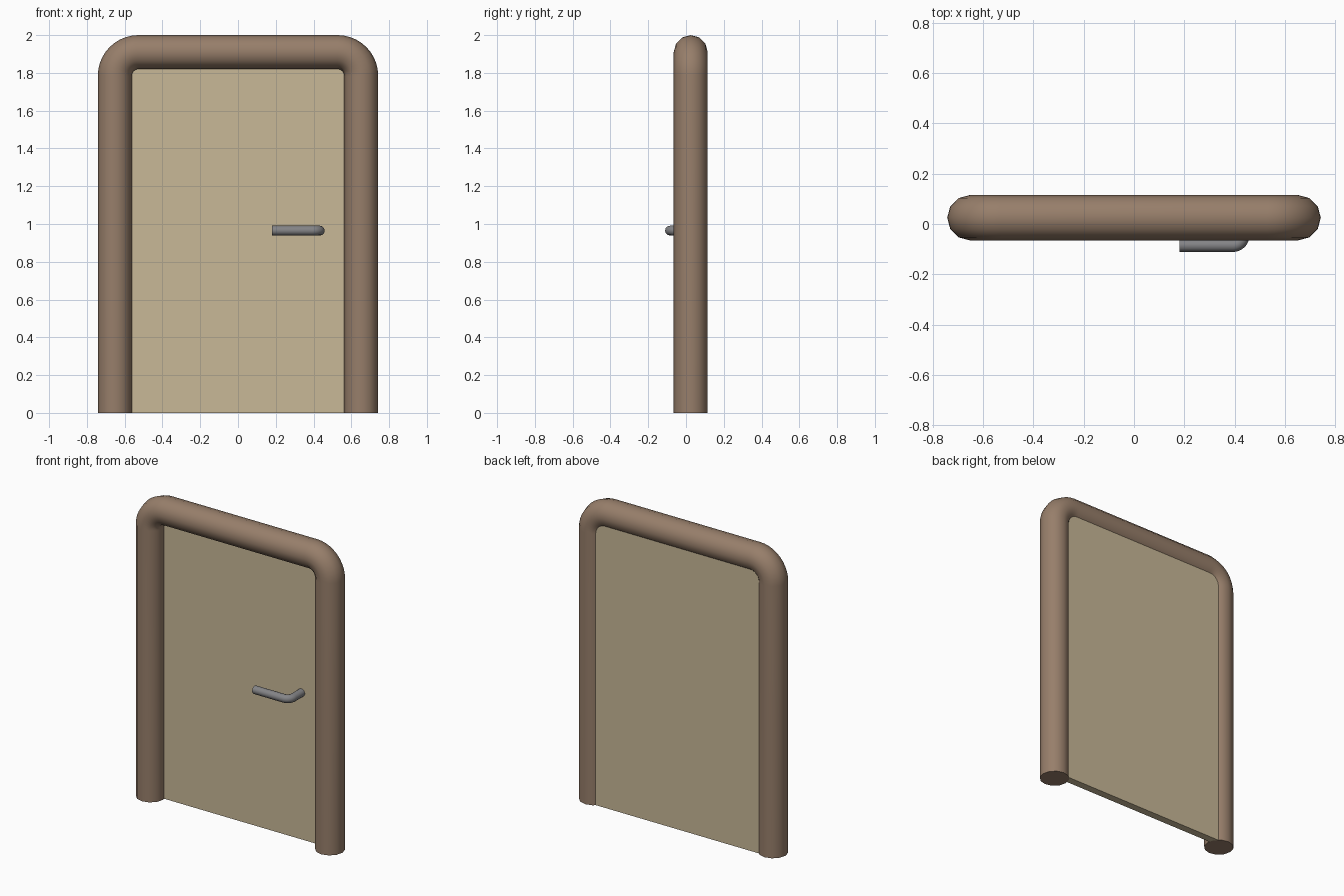
import bpy
from math import radians
from mathutils import Vector

if "Cube" in bpy.data.objects:
    bpy.data.objects.remove(bpy.data.objects["Cube"])


def material(name, color):
    m = bpy.data.materials.new(name)
    m.diffuse_color = (*color, 1)
    m.use_nodes = True
    m.node_tree.nodes["Principled BSDF"].inputs["Base Color"].default_value = m.diffuse_color
    return m


def rounded(points, radius, steps=10):
    """Path through 90-degree corners, each replaced by an arc."""
    pts = [Vector(p) for p in points]
    path = [pts[0]]
    for a, b, c in zip(pts, pts[1:], pts[2:]):
        u, v = (a - b).normalized(), (c - b).normalized()
        centre = b + (u + v) * radius
        for i in range(steps + 1):
            d = (-v).slerp(-u, i / steps)
            path.append(centre + d * radius)
    return path + [pts[-1]]


def tube(name, path, radius, mat):
    cu = bpy.data.curves.new(name, 'CURVE')
    cu.dimensions = '3D'
    cu.bevel_depth = radius
    cu.bevel_resolution = 4
    cu.use_fill_caps = True
    sp = cu.splines.new('POLY')
    sp.points.add(len(path) - 1)
    for p, co in zip(sp.points, path):
        p.co = (*co, 1)
    ob = bpy.data.objects.new(name, cu)
    bpy.context.collection.objects.link(ob)
    bpy.ops.object.select_all(action='DESELECT')
    ob.select_set(True)
    bpy.context.view_layer.objects.active = ob
    bpy.ops.object.convert(target='MESH')
    ob = bpy.context.object
    ob.data.materials.clear()
    ob.data.materials.append(mat)
    bpy.ops.object.shade_smooth_by_angle(angle=radians(45))
    return ob


# Round tubular door frame
y = 0.025
tube("door_frame",
     rounded([(-0.652, y, 0), (-0.652, y, 1.91), (0.652, y, 1.91), (0.652, y, 0)], 0.125),
     0.09, material("frame_brown", (0.31, 0.21, 0.145)))

# Door panel, its edges buried in the frame
bpy.ops.mesh.primitive_cube_add(size=1, location=(0, 0.065, 0.94))
panel = bpy.context.object
panel.name = "door_panel"
panel.scale = (1.24, 0.05, 1.88)
bpy.ops.object.transform_apply(location=False, rotation=False, scale=True)
panel.data.materials.append(material("panel_tan", (0.58, 0.48, 0.31)))

# Bent lever handle
tube("door_handle",
     rounded([(0.18, -0.085, 0.965), (0.433, -0.085, 0.965), (0.433, 0.045, 0.965)], 0.04, 8),
     0.026, material("handle_grey", (0.23, 0.23, 0.24)))
